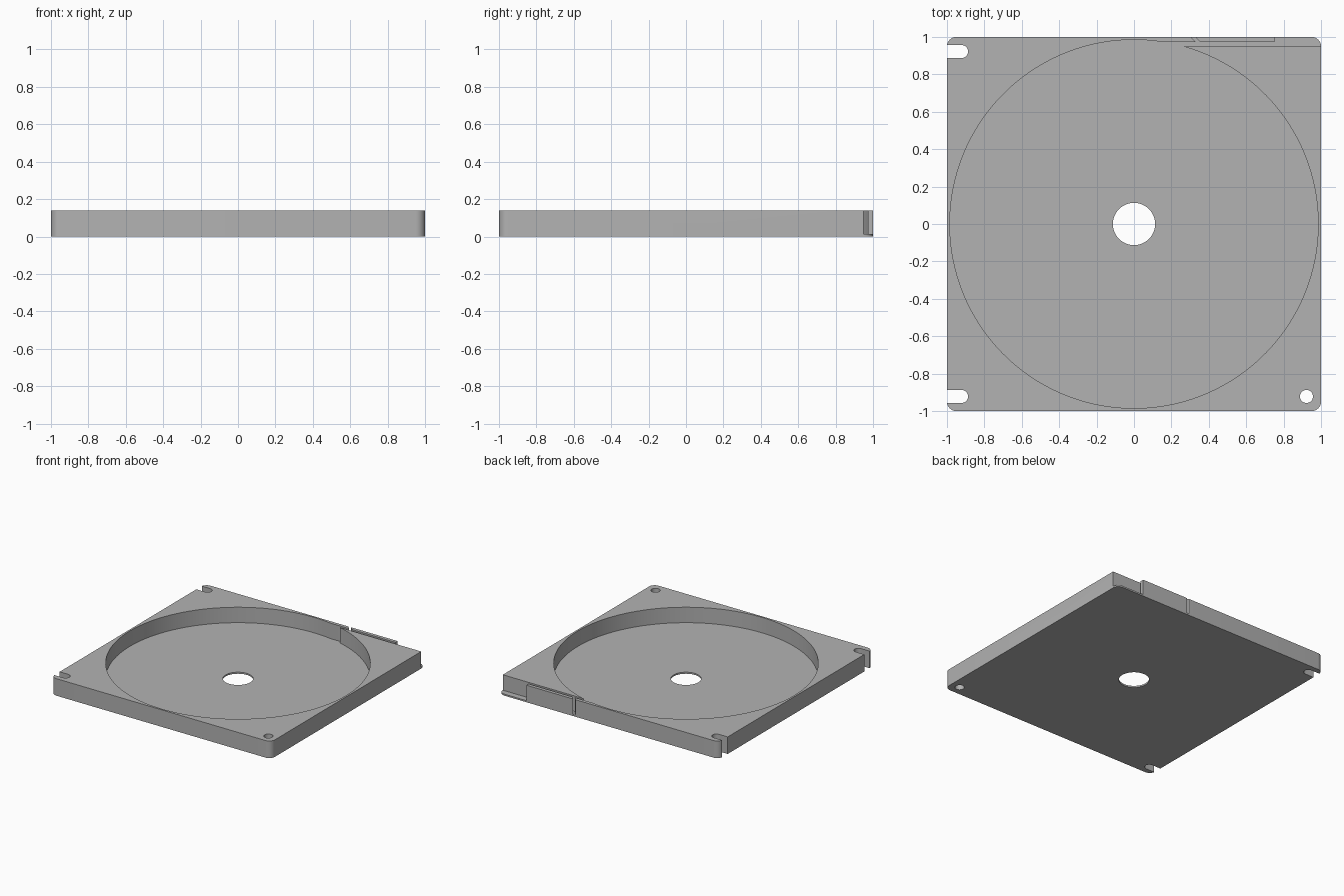
import bpy
import bmesh
from math import sin, cos, asin, pi, radians

default = bpy.data.objects.get("Cube")
if default:
    bpy.data.objects.remove(default, do_unlink=True)

HEIGHT = 0.14      # overall thickness
FLOOR = 0.013      # thickness left under the recess
POCKET_R = 0.985
HOLE = 0.922       # offset of the mounting holes
HOLE_R = 0.035

grey = bpy.data.materials.new("light_grey")
grey.use_nodes = True
colour = (0.45, 0.45, 0.45, 1)
grey.diffuse_color = colour
grey.node_tree.nodes["Principled BSDF"].inputs["Base Color"].default_value = colour


def arc(cx, cy, r, start, end, steps):
    """Points along a circular arc, angles in radians."""
    angles = [start + (end - start) * i / steps for i in range(steps + 1)]
    return [(cx + r * cos(a), cy + r * sin(a)) for a in angles]


def prism(name, outline, z0, z1):
    """Extrude a closed outline from z0 up to z1."""
    bm = bmesh.new()
    base = bm.faces.new([bm.verts.new((x, y, z0)) for x, y in outline])
    top = bmesh.ops.extrude_face_region(bm, geom=[base])["geom"]
    verts = [v for v in top if isinstance(v, bmesh.types.BMVert)]
    bmesh.ops.translate(bm, vec=(0, 0, z1 - z0), verts=verts)
    bmesh.ops.recalc_face_normals(bm, faces=bm.faces)
    mesh = bpy.data.meshes.new(name)
    bm.to_mesh(mesh)
    bm.free()
    mesh.materials.append(grey)
    obj = bpy.data.objects.new(name, mesh)
    bpy.context.collection.objects.link(obj)
    return obj


def circle(cx, cy, r, steps):
    return arc(cx, cy, r, 0, 2 * pi, steps)[:-1]


def slot(y):
    """Slot open to the -x side."""
    end = arc(-HOLE, y, HOLE_R, -pi / 2, pi / 2, 16)
    return [(-1.1, y - HOLE_R)] + end + [(-1.1, y + HOLE_R)]


# Square tray with rounded corners
R = 0.05
outline = []
for i, (sx, sy) in enumerate([(1, 1), (-1, 1), (-1, -1), (1, -1)]):
    outline += arc(sx * (1 - R), sy * (1 - R), R, radians(90 * i), radians(90 * i + 90), 8)
tray = prism("tray", outline, 0, HEIGHT)

# Round recess running into the tangential channel, its open end and the slanted slit
CHANNEL_IN, CHANNEL_OUT = 0.95, 0.972
recess = arc(0, 0, POCKET_R, asin(CHANNEL_OUT / POCKET_R),
             asin(CHANNEL_IN / POCKET_R) + 2 * pi, 128)
recess += [(1.1, CHANNEL_IN), (1.1, 1.1), (0.75, 1.1), (0.75, CHANNEL_OUT),
           (0.355, CHANNEL_OUT), (0.295, 1.03), (0.275, 1.03), (0.33, CHANNEL_OUT)]

cutters = [
    prism("recess_cutter", recess, FLOOR, 0.3),
    prism("centre_hole_cutter", circle(0, 0, 0.113, 64), -0.1, 0.3),
    prism("corner_hole_cutter", circle(HOLE, -HOLE, HOLE_R, 32), -0.1, 0.3),
    prism("front_slot_cutter", slot(-HOLE), -0.1, 0.3),
    prism("back_slot_cutter", slot(HOLE), -0.1, 0.3),
]

# Cut everything out of the tray, then drop the cutters
bpy.ops.object.select_all(action="DESELECT")
bpy.context.view_layer.objects.active = tray
tray.select_set(True)
for cutter in cutters:
    cutter.hide_render = True
    mod = tray.modifiers.new(cutter.name, "BOOLEAN")
    mod.operation = "DIFFERENCE"
    mod.solver = "EXACT"
    mod.object = cutter
    bpy.ops.object.modifier_apply(modifier=mod.name)
    bpy.data.objects.remove(cutter, do_unlink=True)

bpy.ops.object.shade_smooth_by_angle(angle=radians(30))
